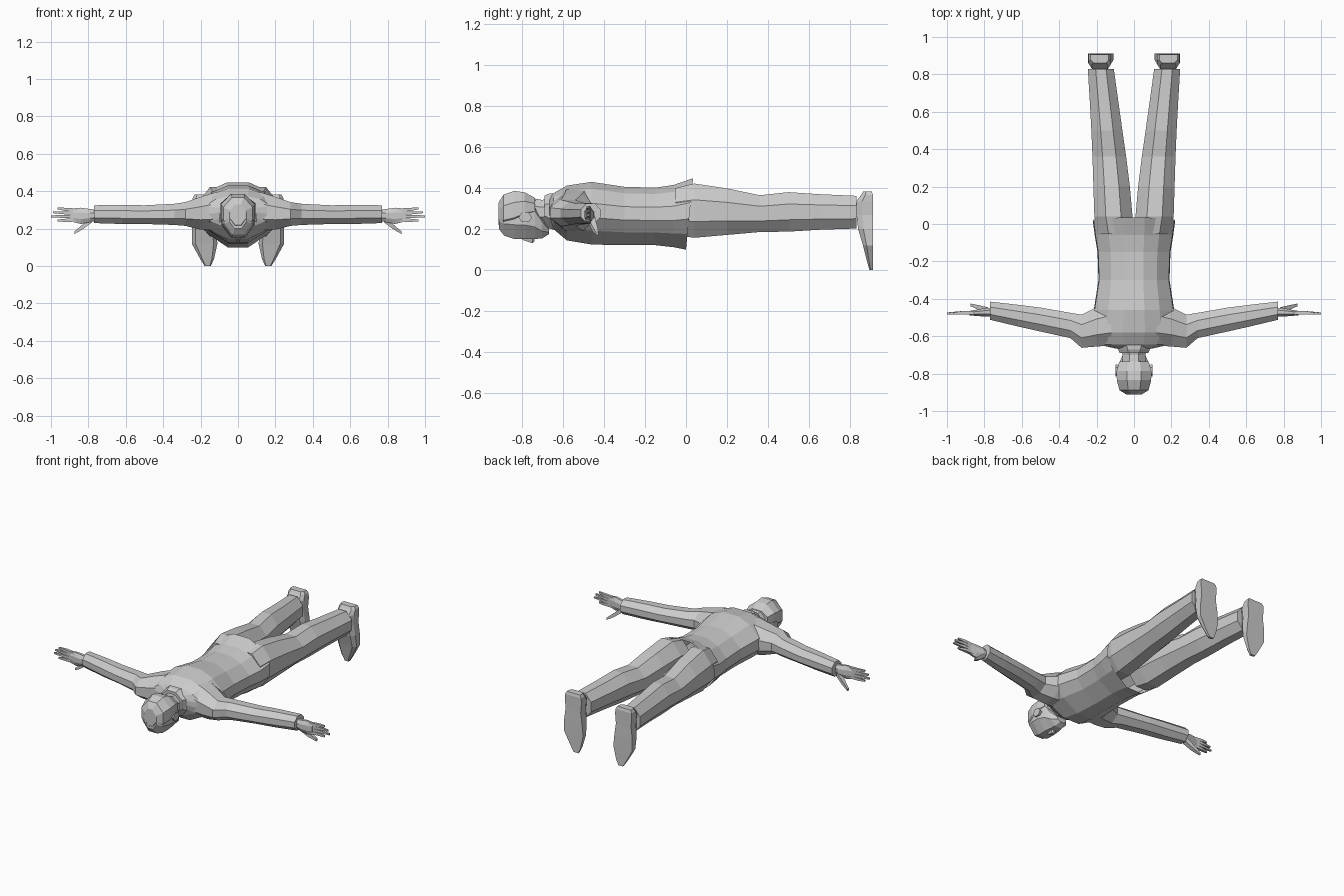
import bpy
import bmesh
import math
from mathutils import Vector

grey = bpy.data.materials.new("plain grey")
grey.diffuse_color = (0.6, 0.6, 0.6, 1)

# Unit cross-sections (0..1 in both directions)
OCT = [(.3, 0), (.7, 0), (1, .3), (1, .7), (.7, 1), (.3, 1), (0, .7), (0, .3)]
HEX = [(.5 + .5 * math.cos(math.tau * i / 6), .5 + .5 * math.sin(math.tau * i / 6)) for i in range(6)]
HALF = [(.25, 0), (.76, .22), (1, .43), (.98, .66), (.64, .89), (.26, 1)]
BODY = [(.5 + x / 2, z) for x, z in HALF] + [(.5 - x / 2, z) for x, z in reversed(HALF)]


def loft(name, rings, mirror=False, start=True, end=True):
    """Skin a list of point rings, with optional end caps and x mirroring."""
    bm = bmesh.new()
    loops = [[bm.verts.new(p) for p in ring] for ring in rings]
    n = len(loops[0])
    for a, b in zip(loops, loops[1:]):
        for i in range(n):
            j = (i + 1) % n
            bm.faces.new((a[i], a[j], b[j], b[i]))
    if start:
        bm.faces.new(loops[0])
    if end:
        bm.faces.new(loops[-1])
    bmesh.ops.recalc_face_normals(bm, faces=bm.faces)
    mesh = bpy.data.meshes.new(name)
    bm.to_mesh(mesh)
    bm.free()
    mesh.materials.append(grey)
    obj = bpy.data.objects.new(name, mesh)
    bpy.context.collection.objects.link(obj)
    if mirror:
        obj.modifiers.new("mirror", 'MIRROR')
    return obj


def section(axis, pos, a0, a1, b0, b1, shape):
    """Fit a unit cross-section to bounds in the plane across the axis."""
    ring = []
    for u, v in shape:
        p = [a0 + (a1 - a0) * u, b0 + (b1 - b0) * v]
        p.insert(axis, pos)
        ring.append(Vector(p))
    return ring


def limb(name, axis, stations, shape=OCT, **kw):
    return loft(name, [section(axis, *s, shape) for s in stations], **kw)


def rod(name, points, radii):
    """Thin four-sided finger along x."""
    square = [(0, 0), (1, 0), (1, 1), (0, 1)]
    limb(name, 0, [(x, y - r, y + r, z - r, z + r) for (x, y, z), r in zip(points, radii)],
         square, mirror=True)


# Jacket body, with a slanted open hem
rings = [section(1, y, -w, w, z0, z1, BODY) for y, w, z0, z1 in (
    (-.665, .10, .235, .355), (-.645, .19, .20, .375), (-.58, .225, .145, .412),
    (-.46, .215, .125, .43), (-.30, .19, .122, .406), (-.15, .195, .122, .402),
    (-.06, .21, .112, .415), (0, .22, .10, .448))]
for p in rings[-1]:
    p.y += .035 * (p.z - .10) / .35
loft("jacket", rings, end=False)

# Sleeves
limb("sleeve", 0, [
    (.12, -.65, -.42, .19, .395), (.20, -.655, -.445, .195, .37),
    (.28, -.662, -.485, .215, .342), (.34, -.61, -.475, .22, .333),
    (.50, -.575, -.447, .225, .325), (.62, -.548, -.432, .225, .327),
    (.77, -.512, -.415, .23, .325)], mirror=True)

# Hands
limb("palm", 0, [(.74, -.495, -.45, .245, .30), (.79, -.495, -.448, .235, .305),
                 (.84, -.492, -.458, .225, .312), (.88, -.488, -.465, .235, .308)], mirror=True)
for i, (tip, z0, z1) in enumerate(((.965, .298, .308), (.99, .281, .288), (1.0, .264, .266), (.965, .247, .243))):
    rod("finger_%d" % (i + 1), [(.86, -.476, z0), (.92, -.474, (z0 + z1) / 2), (tip, -.478, z1)],
        [.0095, .0085, .005])
rod("thumb", [(.78, -.462, .25), (.83, -.447, .21), (.875, -.432, .178)], [.016, .013, .007])

# Trouser legs
limb("trouser_leg", 1, [
    (-.05, .0, .195, .17, .40), (.04, .008, .212, .158, .422), (.20, .022, .217, .172, .398),
    (.36, .042, .222, .186, .365), (.50, .062, .228, .188, .38), (.65, .083, .236, .197, .37),
    (.83, .108, .247, .203, .362)], mirror=True)

# Shoes, toes pointing down with flat soles
limb("shoe", 2, [
    (.0, .145, .178, .893, .910), (.04, .128, .203, .882, .910), (.12, .110, .247, .862, .911),
    (.20, .118, .247, .838, .911), (.27, .128, .238, .83, .910), (.335, .122, .242, .828, .910),
    (.365, .125, .242, .852, .910), (.382, .135, .232, .862, .905)],
     [(.15, 0), (.85, 0), (1, .35), (1, 1), (0, 1), (0, .35)], mirror=True)

# Neck and collar
limb("neck", 1, [(-.77, -.06, .06, .22, .355), (-.70, -.062, .062, .225, .342), (-.62, -.07, .07, .22, .36)])
limb("collar", 1, [(-.69, -.076, .076, .225, .362), (-.67, -.085, .085, .205, .372), (-.62, -.12, .12, .19, .375)])

# Head, face down
limb("head", 1, [
    (-.91, -.045, .045, .20, .325), (-.885, -.073, .073, .168, .362), (-.835, -.086, .086, .152, .383),
    (-.78, -.088, .088, .152, .376), (-.735, -.076, .076, .152, .345), (-.70, -.060, .060, .155, .27),
    (-.668, -.032, .032, .175, .21)])
limb("nose", 1, [(-.795, -.008, .008, .145, .18), (-.748, -.017, .017, .128, .18),
                 (-.738, -.012, .012, .138, .18)], HEX)
limb("ear", 0, [(.078, -.81, -.755, .235, .275), (.10, -.815, -.75, .23, .285)], HEX, mirror=True)

# Hair cap around the crown
limb("hair", 1, [
    (-.912, -.04, .04, .22, .33), (-.888, -.078, .078, .19, .368), (-.835, -.092, .092, .20, .386),
    (-.785, -.093, .093, .235, .379), (-.735, -.078, .078, .26, .352)])
